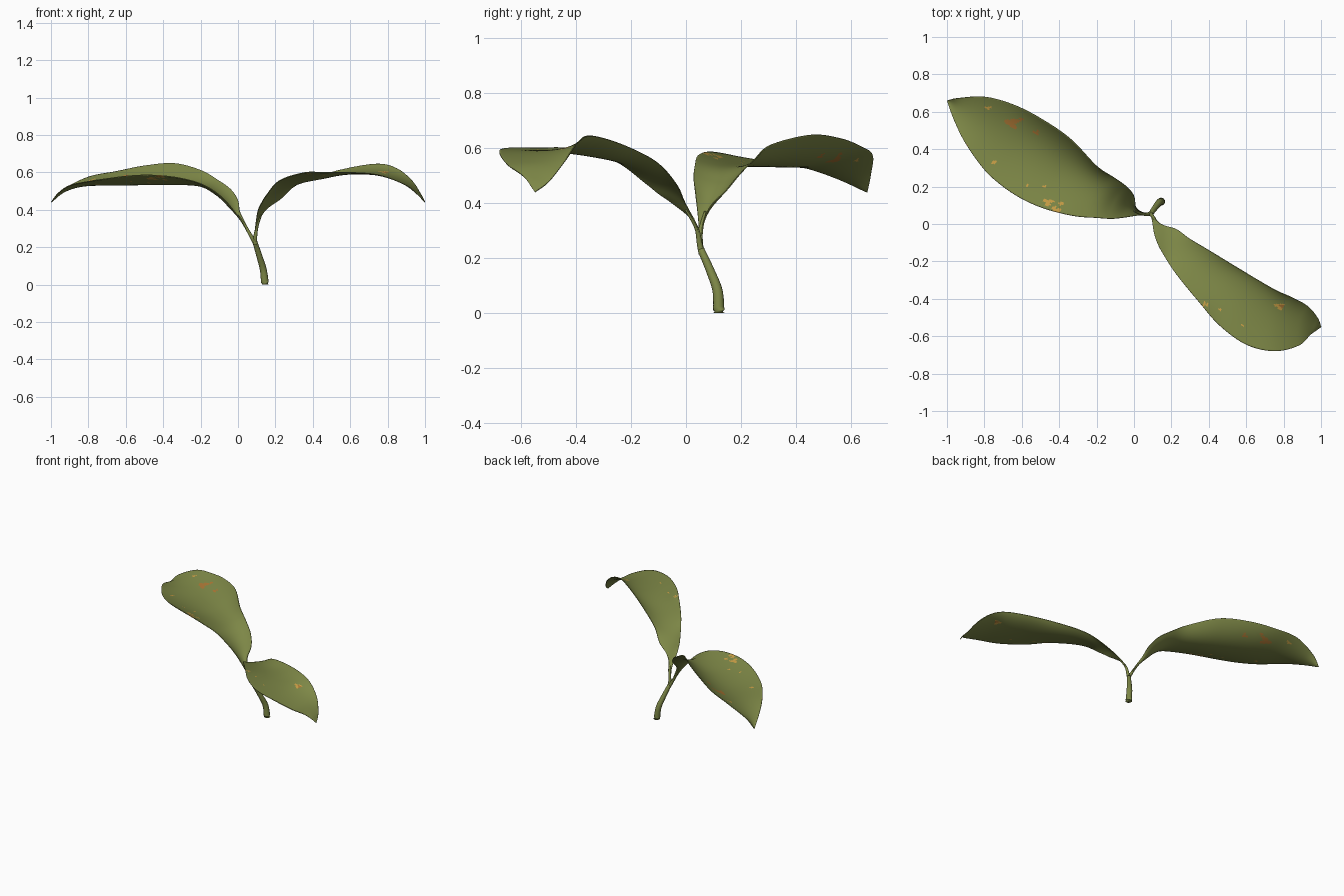
import bpy, bmesh, math
from mathutils import Vector


def material(name, rgb):
    m = bpy.data.materials.new(name)
    m.diffuse_color = (*rgb, 1)
    return m


GREEN = material("leaf_green", (0.205, 0.242, 0.062))
GOLD = material("gold_spot", (0.58, 0.34, 0.06))
RUST = material("rust_spot", (0.40, 0.18, 0.035))


def resample(points, n):
    """Catmull-Rom through the points, n + 1 samples evenly spaced by length."""
    p = [Vector(q) for q in points]
    p = [2 * p[0] - p[1]] + p + [2 * p[-1] - p[-2]]
    dense = []
    for i in range(1, len(p) - 2):
        a, b, c, d = p[i - 1:i + 3]
        for k in range(24):
            t = k / 24
            dense.append(0.5 * (2 * b + (c - a) * t + (2 * a - 5 * b + 4 * c - d) * t * t
                                + (3 * b - a - 3 * c + d) * t ** 3))
    dense.append(p[-2])
    dist = [0]
    for u, v in zip(dense, dense[1:]):
        dist.append(dist[-1] + (v - u).length)
    out, j = [], 0
    for i in range(n + 1):
        s = dist[-1] * i / n
        while j < len(dense) - 2 and dist[j + 1] < s:
            j += 1
        f = (s - dist[j]) / max(dist[j + 1] - dist[j], 1e-9)
        out.append(dense[j].lerp(dense[j + 1], min(f, 1)))
    return out


def finish(name, bm):
    me = bpy.data.meshes.new(name)
    bm.to_mesh(me)
    bm.free()
    for m in (GREEN, GOLD, RUST):
        me.materials.append(m)
    ob = bpy.data.objects.new(name, me)
    bpy.context.collection.objects.link(ob)
    for f in me.polygons:
        f.use_smooth = True
    return ob


def leaf(name, right, rib, left, spots, n=150, m=64):
    """Blade lofted through one edge, the midrib and the other edge."""
    bm = bmesh.new()
    rows = []
    for a, b, c in zip(resample(right, n), resample(rib, n), resample(left, n)):
        row = []
        for k in range(m + 1):
            s = 2 * k / m - 1
            row.append(bm.verts.new(a * (s * s - s) / 2 + b * (1 - s * s) + c * (s * s + s) / 2))
        rows.append(row)
    for r0, r1 in zip(rows, rows[1:]):
        for k in range(m):
            bm.faces.new((r0[k], r0[k + 1], r1[k + 1], r1[k]))
    # ragged spots
    for f in bm.faces:
        c = f.calc_center_median()
        for x, y, r, idx in spots:
            dx, dy = c.x - x, c.y - y
            ang = math.atan2(dy, dx)
            if math.hypot(dx, dy * 1.3) < r * (1 + 0.3 * math.sin(3 * ang + 40 * x) + 0.2 * math.sin(5 * ang)):
                f.material_index = idx
    bmesh.ops.remove_doubles(bm, verts=bm.verts, dist=0.0002)
    bmesh.ops.recalc_face_normals(bm, faces=bm.faces)
    ob = finish(name, bm)
    mod = ob.modifiers.new("thickness", "SOLIDIFY")
    mod.thickness = 0.004
    mod.offset = 0
    return ob


def tube(name, points, r0, r1, n=24, sides=16):
    """Round tapering stalk, rings kept level at a flat base."""
    bm = bmesh.new()
    path = resample(points, n)
    rings = []
    for i, p in enumerate(path):
        d = path[min(i + 1, n)] - path[max(i - 1, 0)]
        if i == 0 and p.z == 0:
            d = Vector((0, 0, 1))
        q = d.to_track_quat('Z', 'Y')
        r = r0 + (r1 - r0) * i / n
        rings.append([bm.verts.new(p + q @ Vector((r * math.cos(2 * math.pi * k / sides),
                                                   r * math.sin(2 * math.pi * k / sides), 0)))
                      for k in range(sides)])
    for a, b in zip(rings, rings[1:]):
        for k in range(sides):
            j = (k + 1) % sides
            bm.faces.new((a[k], a[j], b[j], b[k]))
    bm.faces.new(rings[0][::-1])
    bm.faces.new(rings[-1])
    return finish(name, bm)


# stem and the two leaf stalks
tube("stem", [(0.145, 0.12, 0), (0.135, 0.115, 0.08), (0.115, 0.09, 0.15), (0.09, 0.055, 0.23)], 0.021, 0.013)
tube("left_stalk", [(0.095, 0.06, 0.215), (0.075, 0.052, 0.25), (0.04, 0.055, 0.31), (0.0, 0.07, 0.37)], 0.012, 0.004)
tube("right_stalk", [(0.092, 0.058, 0.215), (0.092, 0.05, 0.25), (0.102, 0.038, 0.31), (0.125, 0.0, 0.375)], 0.012, 0.004)

# left leaf: front edge, midrib, back edge
leaf("left_leaf",
     [(0.07, 0.048, 0.25), (0.02, 0.045, 0.335), (-0.05, 0.035, 0.43), (-0.12, 0.028, 0.495),
      (-0.2, 0.033, 0.54), (-0.3, 0.04, 0.568), (-0.4, 0.06, 0.582), (-0.5, 0.09, 0.586),
      (-0.6, 0.135, 0.58), (-0.7, 0.2, 0.567), (-0.8, 0.29, 0.552), (-0.9, 0.43, 0.53),
      (-0.96, 0.55, 0.49), (-1, 0.66, 0.44)],
     [(0.075, 0.052, 0.25), (0.03, 0.06, 0.325), (-0.03, 0.09, 0.40), (-0.1, 0.13, 0.475),
      (-0.2, 0.18, 0.528), (-0.4, 0.3, 0.537), (-0.6, 0.42, 0.536), (-0.8, 0.53, 0.532),
      (-0.92, 0.61, 0.5), (-1, 0.66, 0.44)],
     [(0.08, 0.056, 0.25), (0.04, 0.065, 0.33), (0.01, 0.09, 0.39), (0, 0.15, 0.45),
      (-0.04, 0.2, 0.51), (-0.11, 0.25, 0.56), (-0.2, 0.31, 0.612), (-0.34, 0.455, 0.648),
      (-0.5, 0.565, 0.635), (-0.65, 0.64, 0.605), (-0.8, 0.68, 0.575), (-0.94, 0.673, 0.505),
      (-1, 0.66, 0.44)],
     [(-0.65, 0.54, 0.032, 2), (-0.52, 0.49, 0.016, 2), (-0.78, 0.62, 0.013, 1), (-0.75, 0.33, 0.012, 1),
      (-0.91, 0.42, 0.013, 2), (-0.57, 0.21, 0.01, 1), (-0.46, 0.115, 0.023, 1), (-0.42, 0.075, 0.024, 1),
      (-0.39, 0.11, 0.012, 1), (-0.6, 0.56, 0.012, 2), (-0.48, 0.20, 0.008, 1)])

# right leaf: front edge, midrib, back edge
leaf("right_leaf",
     [(0.088, 0.045, 0.26), (0.096, 0.02, 0.34), (0.108, -0.05, 0.40), (0.125, -0.1, 0.435),
      (0.15, -0.15, 0.475), (0.22, -0.26, 0.555), (0.35, -0.42, 0.598), (0.46, -0.545, 0.6),
      (0.6, -0.645, 0.6), (0.75, -0.68, 0.587), (0.88, -0.65, 0.54), (0.945, -0.59, 0.495),
      (1, -0.55, 0.44)],
     [(0.093, 0.049, 0.26), (0.108, 0.03, 0.33), (0.14, -0.02, 0.405), (0.2, -0.1, 0.485),
      (0.3, -0.19, 0.537), (0.45, -0.3, 0.567), (0.6, -0.4, 0.592), (0.75, -0.48, 0.592),
      (0.88, -0.535, 0.55), (0.96, -0.553, 0.49), (1, -0.55, 0.44)],
     [(0.1, 0.052, 0.26), (0.11, 0.04, 0.32), (0.125, 0.012, 0.37), (0.16, -0.008, 0.41),
      (0.23, -0.03, 0.46), (0.3, -0.08, 0.525), (0.4, -0.14, 0.57), (0.58, -0.25, 0.62),
      (0.75, -0.35, 0.645), (0.85, -0.395, 0.62), (0.93, -0.44, 0.555), (0.98, -0.5, 0.478),
      (1, -0.55, 0.44)],
     [(0.78, -0.44, 0.022, 1), (0.79, -0.44, 0.01, 2), (0.38, -0.43, 0.014, 1), (0.46, -0.46, 0.009, 1),
      (0.45, -0.6, 0.009, 1), (0.58, -0.54, 0.007, 1)])
